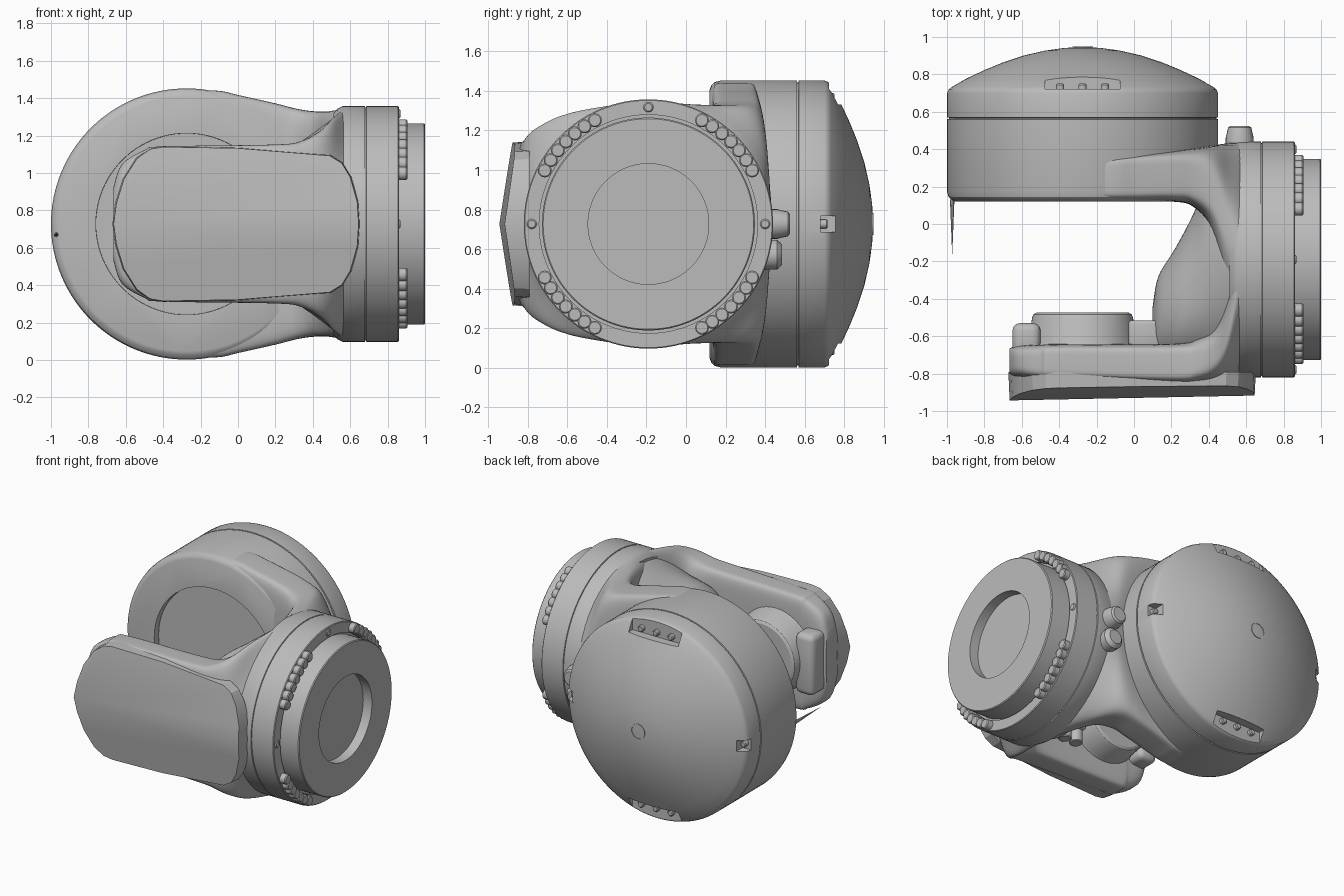
import bpy, bmesh, math
from mathutils import Vector

if "Cube" in bpy.data.objects:
    bpy.data.objects.remove(bpy.data.objects["Cube"])

grey = bpy.data.materials.new("cast_grey")
grey.diffuse_color = (0.5, 0.5, 0.5, 1)
grey.use_nodes = True
grey.node_tree.nodes["Principled BSDF"].inputs["Base Color"].default_value = grey.diffuse_color
ZC = 0.727            # height of both joint axes
DX = -0.275           # drum axis, runs along y
FY = -0.19            # flange axis, runs along x


def finish(name, bm, angle=30):
    bmesh.ops.remove_doubles(bm, verts=bm.verts, dist=1e-5)
    bmesh.ops.recalc_face_normals(bm, faces=bm.faces)
    me = bpy.data.meshes.new(name)
    bm.to_mesh(me)
    bm.free()
    me.materials.append(grey)
    ob = bpy.data.objects.new(name, me)
    bpy.context.collection.objects.link(ob)
    smooth(ob, angle)
    return ob


def smooth(ob, angle=30):
    bpy.ops.object.select_all(action='DESELECT')
    ob.select_set(True)
    bpy.context.view_layer.objects.active = ob
    bpy.ops.object.shade_smooth_by_angle(angle=math.radians(angle))


def skin(name, rings, angle=30, caps=True):
    """Join rings of points with quads; close both ends."""
    bm = bmesh.new()
    vs = [[bm.verts.new(p) for p in r] for r in rings]
    n = len(vs[0])
    for a, b in zip(vs, vs[1:]):
        for i in range(n):
            j = (i + 1) % n
            bm.faces.new((a[i], a[j], b[j], b[i]))
    if caps:
        bm.faces.new(vs[0])
        bm.faces.new(vs[-1])
    return finish(name, bm, angle)


def lathe(name, profile, axis, c1, c2, seg=96):
    """profile = (radius, position along axis); c1, c2 = centre of the axis."""
    rings = []
    for r, h in profile:
        ring = []
        for i in range(seg):
            a = 2 * math.pi * i / seg
            u, v = c1 + r * math.cos(a), c2 + r * math.sin(a)
            ring.append({'x': (h, u, v), 'y': (u, h, v), 'z': (u, v, h)}[axis])
        rings.append(ring)
    return skin(name, rings)


def rod(name, axis, c1, c2, r, h0, h1, seg=20, bev=0.006):
    s = bev if h1 > h0 else -bev
    return lathe(name, [(r, h0), (r, h1 - s), (r - bev, h1)], axis, c1, c2, seg)


def loft(name, sections, steps=5, n=64):
    """Sections (x, y min, y max, half height, squareness) blended smoothly."""
    secs = [Vector(s) for s in sections]
    path = []
    for i in range(len(secs) - 1):
        p0, p1, p2 = secs[max(i - 1, 0)], secs[i], secs[i + 1]
        p3 = secs[min(i + 2, len(secs) - 1)]
        for k in range(steps):
            t = k / steps
            path.append(0.5 * (2 * p1 + (p2 - p0) * t + (2 * p0 - 5 * p1 + 4 * p2 - p3) * t * t
                               + (3 * p1 - p0 - 3 * p2 + p3) * t ** 3))
    path.append(secs[-1])
    rings = []
    for x, y0, y1, rz, e in path:
        ring = []
        for i in range(n):
            a = 2 * math.pi * (i + 0.5) / n
            c, s = math.cos(a), math.sin(a)
            q = 2 / max(e, 2)
            ring.append((x, (y0 + y1) / 2 + (y1 - y0) / 2 * math.copysign(abs(c) ** q, c),
                         ZC + rz * math.copysign(abs(s) ** q, s)))
        rings.append(ring)
    return skin(name, rings, 40)


def box(name, lo, hi, bevel=0.0):
    bm = bmesh.new()
    bmesh.ops.create_cube(bm, size=1)
    for v in bm.verts:
        v.co = [(l + h) / 2 + c * (h - l) for l, h, c in zip(lo, hi, v.co)]
    if bevel:
        bmesh.ops.bevel(bm, geom=bm.edges[:], offset=bevel, segments=3, profile=0.5, affect='EDGES')
    return finish(name, bm)


def cut(ob, cutter):
    m = ob.modifiers.new("cut", 'BOOLEAN')
    m.operation, m.solver, m.object = 'DIFFERENCE', 'EXACT', cutter
    bpy.context.view_layer.objects.active = ob
    bpy.ops.object.modifier_apply(modifier=m.name)


# Rear drum with a seam and a domed cover
drum = lathe("drum_housing", [
    (0.68, 0.12), (0.70, 0.128), (0.717, 0.145), (0.725, 0.175), (0.725, 0.56), (0.715, 0.562),
    (0.715, 0.568), (0.725, 0.57), (0.725, 0.70), (0.718, 0.718), (0.70, 0.733), (0.62, 0.778),
    (0.52, 0.825), (0.42, 0.866), (0.31, 0.902), (0.2, 0.927), (0.1, 0.941), (0.03, 0.945)],
    'y', DX, ZC, 128)

# Drum side of the fork, blending into the flange
drum_arm = loft("drum_arm", [
    (DX, 0.121, 0.37, 0.718, 9), (-0.1, 0.121, 0.37, 0.712, 9), (0.0, 0.121, 0.375, 0.69, 9),
    (0.2, 0.12, 0.39, 0.645, 8), (0.32, 0.09, 0.405, 0.615, 6), (0.42, -0.05, 0.42, 0.602, 4),
    (0.5, -0.45, 0.432, 0.605, 2.6), (0.57, -0.81, 0.438, 0.622, 2)])

# Round recess on the inner drum face, cover windows and side notches
cutters = [rod("recess_cutter", 'y', DX, ZC, 0.485, 0.0, 0.17, 96, 0.001)]
cut(drum_arm, cutters[0])
for s in (1, -1):
    zs = sorted((ZC + s * 0.605, ZC + s * 0.8))
    cutters.append(box("window_cutter", (DX - 0.2, 0.722, zs[0]), (DX + 0.2, 0.82, zs[1])))
    xs = sorted((DX + s * 0.66, DX + s * 0.8))
    cutters.append(box("notch_cutter", (xs[0], 0.68, ZC - 0.04), (xs[1], 0.77, ZC + 0.04)))
for c in cutters:
    cut(drum, c)
for c in cutters:
    bpy.data.objects.remove(c)
smooth(drum)
smooth(drum_arm, 40)
for s in (1, -1):
    rod("notch_screw", 'y', DX + s * 0.685, ZC, 0.022, 0.66, 0.715)
    for dx in (-0.12, 0, 0.12):
        rod("window_screw", 'y', DX + dx, ZC + s * 0.64, 0.022, 0.70, 0.75)
lathe("dome_plug", [(0.055, 0.93), (0.055, 0.948), (0.05, 0.948), (0.05, 0.944), (0.0, 0.944)],
      'y', DX, ZC, 32)
lathe("thin_barb", [(0.012, 0.13), (0.0005, -0.16)], 'y', -0.972, 0.67, 8)

# Front side of the fork, blending into the flange
loft("front_arm", [
    (-0.665, -0.80, -0.665, 0.2, 4), (-0.62, -0.82, -0.65, 0.32, 4), (-0.5, -0.83, -0.645, 0.395, 6),
    (-0.4, -0.83, -0.642, 0.415, 7), (0.2, -0.85, -0.64, 0.425, 7), (0.34, -0.85, -0.61, 0.445, 5),
    (0.44, -0.84, -0.52, 0.5, 3.2), (0.51, -0.825, -0.2, 0.57, 2.3), (0.57, -0.815, 0.43, 0.62, 2)])

# Bulging web between the two fork sides
loft("fork_web", [
    (0.10, -0.68, -0.44, 0.12, 2), (0.13, -0.74, -0.28, 0.24, 2), (0.22, -0.78, -0.13, 0.36, 2),
    (0.32, -0.79, 0.06, 0.43, 2), (0.42, -0.80, 0.3, 0.5, 2), (0.57, -0.81, 0.42, 0.615, 2)])

# Front cover with a horizontal ridge
half = [(0.645, 0), (0.637, 0.12), (0.60, 0.25), (0.555, 0.325), (0.49, 0.365), (0.0, 0.405),
        (-0.40, 0.412), (-0.47, 0.40), (-0.54, 0.35), (-0.61, 0.24), (-0.65, 0.11), (-0.665, 0)]
bm = bmesh.new()


def front_y(x, dz):
    return -0.93 + 0.02 * x + 0.15 * abs(dz)


for s in (1, -1):
    top = [bm.verts.new((x, front_y(x, dz), ZC + s * dz)) for x, dz in half]
    back = [bm.verts.new((x * 1.01, -0.79, ZC + s * dz * 1.01)) for x, dz in half]
    bm.faces.new(top)
    bm.faces.new(back)
    for i in range(len(half) - 1):
        bm.faces.new((top[i], top[i + 1], back[i + 1], back[i]))
finish("front_cover", bm, 20)

# Bearing hub, end rim and cable glands on the inside of the front arm
lathe("bearing_hub", [(0.30, -0.66), (0.285, -0.62), (0.27, -0.50), (0.262, -0.483), (0.245, -0.473)],
      'y', DX, ZC, 64)
box("end_rim", (-0.65, -0.70, ZC - 0.22), (-0.50, -0.53, ZC + 0.22), 0.04)
box("gland_block", (-0.03, -0.66, ZC - 0.2), (0.15, -0.515, ZC + 0.2), 0.02)
for x in (0.01, 0.105):
    rod("cable_gland", 'z', x, -0.585, 0.045, ZC, ZC - 0.29)

# Flange: housing ring with a seam, then the output disc with a central recess
lathe("flange_ring", [
    (0.59, 0.51), (0.615, 0.53), (0.63, 0.56), (0.63, 0.678), (0.623, 0.68), (0.623, 0.684),
    (0.63, 0.686), (0.63, 0.855), (0.625, 0.86), (0.552, 0.86), (0.552, 0.84)], 'x', FY, ZC, 128)
lathe("output_disc", [
    (0.538, 0.80), (0.538, 0.994), (0.532, 1.0), (0.305, 1.0), (0.305, 0.93)], 'x', FY, ZC, 128)

# Four groups of seven flange bolts and the pins between them
for base in (45, 135, 225, 315):
    for k in range(-3, 4):
        a = math.radians(base + k * 5.9)
        rod("flange_bolt", 'x', FY + 0.59 * math.cos(a), ZC + 0.59 * math.sin(a), 0.035, 0.85, 0.905)
for deg in (0, 90, 180):
    a = math.radians(deg)
    rod("flange_pin", 'x', FY + 0.59 * math.cos(a), ZC + 0.59 * math.sin(a), 0.025, 0.85, 0.868)

# Two connector plugs on the rear of the flange housing
for z, y in ((ZC, 0.525), (ZC - 0.155, 0.485)):
    lathe("connector_plug", [(0.075, 0.38), (0.075, 0.46), (0.062, y - 0.01), (0.05, y)],
          'y', 0.565, z, 24)
